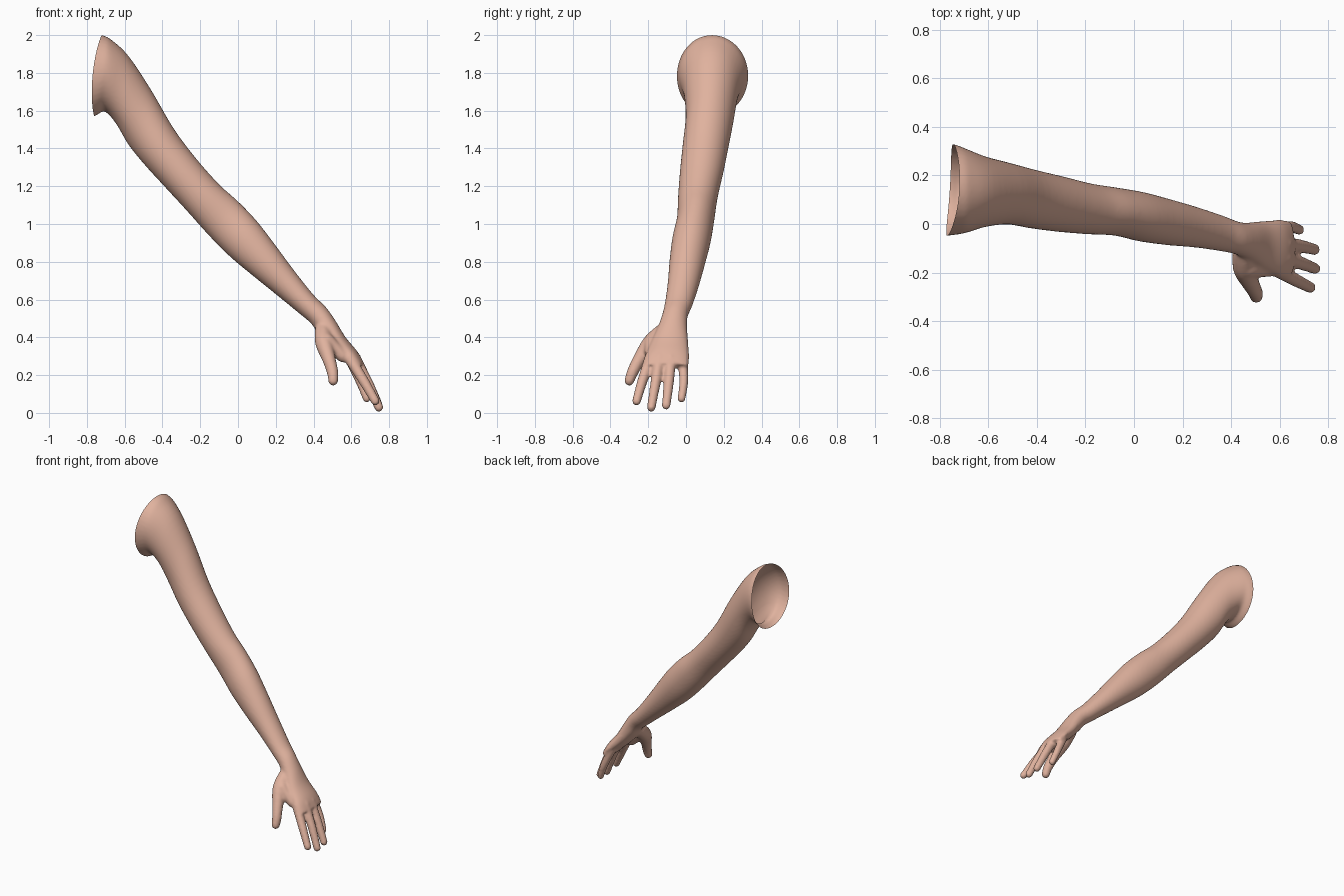
import bpy, bmesh, math
from mathutils import Vector, Matrix

if "Cube" in bpy.data.objects:
    bpy.data.objects.remove(bpy.data.objects["Cube"])

VOXEL = 0.008

# Cross-sections from shoulder to knuckles:
# upper edge (x, z), lower edge (x, z), front y, back y
SECTIONS = [
    (-0.82, 2.03, -0.86, 1.53, -0.055, 0.350),
    (-0.72, 2.00, -0.76, 1.57, -0.045, 0.328),
    (-0.67, 1.975, -0.705, 1.595, -0.035, 0.308),
    (-0.58, 1.89, -0.645, 1.53, -0.012, 0.278),
    (-0.46, 1.71, -0.58, 1.42, -0.002, 0.253),
    (-0.34, 1.505, -0.50, 1.32, -0.018, 0.225),
    (-0.22, 1.345, -0.40, 1.21, -0.032, 0.198),
    (-0.10, 1.21, -0.28, 1.08, -0.042, 0.168),
    (0.00, 1.12, -0.15, 0.935, -0.048, 0.150),
    (0.10, 1.015, -0.04, 0.825, -0.072, 0.132),
    (0.20, 0.885, 0.08, 0.725, -0.087, 0.103),
    (0.30, 0.75, 0.21, 0.62, -0.097, 0.070),
    (0.40, 0.625, 0.32, 0.53, -0.112, 0.035),
    (0.465, 0.56, 0.385, 0.475, -0.126, 0.010),
    (0.515, 0.49, 0.425, 0.42, -0.148, 0.006),
    (0.570, 0.40, 0.49, 0.345, -0.185, 0.012),
    (0.632, 0.325, 0.56, 0.28, -0.215, 0.017),
    (0.668, 0.262, 0.61, 0.232, -0.225, 0.014),
]

# Digits as paths of (x, y, z, radius)
DIGITS = [
    [(0.59, -0.19, 0.29, .030), (0.668, -0.232, 0.165, .027), (0.727, -0.262, 0.062, .023)],   # index
    [(0.62, -0.14, 0.29, .030), (0.692, -0.163, 0.150, .027), (0.746, -0.184, 0.029, .023)],   # middle
    [(0.62, -0.08, 0.29, .030), (0.690, -0.092, 0.155, .027), (0.744, -0.105, 0.040, .023)],   # ring
    [(0.59, -0.02, 0.29, .028), (0.645, -0.012, 0.170, .024), (0.682, -0.024, 0.076, .021)],   # little
    [(0.45, -0.12, 0.43, .045), (0.455, -0.185, 0.37, .046), (0.483, -0.248, 0.28, .035),
     (0.501, -0.283, 0.215, .030), (0.504, -0.300, 0.170, .026)],                              # thumb
    [(0.47, -0.18, 0.38, .042), (0.555, -0.185, 0.30, .033)],                                  # thumb web
]


def catmull(a, b, c, d, t):
    return [0.5 * (2*q + (r-p)*t + (2*p-5*q+4*r-s)*t*t + (3*q-p-3*r+s)*t**3)
            for p, q, r, s in zip(a, b, c, d)]


def spline(keys, steps):
    last = len(keys) - 1
    out = []
    for i in range(last):
        for k in range(steps):
            out.append(catmull(keys[max(i-1, 0)], keys[i], keys[i+1],
                               keys[min(i+2, last)], k / steps))
    return out + [list(keys[-1])]


def add_limb(bm, sides=40):
    """Loft closed oval sections along the arm and palm."""
    rings = []
    for ux, uz, lx, lz, y0, y1 in spline(SECTIONS, 5):
        up, low = Vector((ux, 0, uz)), Vector((lx, 0, lz))
        mid, half = (up + low) / 2, (up - low) / 2
        ring = []
        for s in range(sides):
            a = 2 * math.pi * s / sides
            p = mid + half * math.sin(a)
            p.y = (y0 + y1) / 2 + (y1 - y0) / 2 * math.cos(a)
            ring.append(bm.verts.new(p))
        rings.append(ring)
    for r0, r1 in zip(rings, rings[1:]):
        for s in range(sides):
            t = (s + 1) % sides
            bm.faces.new((r0[s], r0[t], r1[t], r1[s]))
    bm.faces.new(rings[0])
    bm.faces.new(rings[-1])
    bmesh.ops.recalc_face_normals(bm, faces=bm.faces)


def add_digit(bm, path):
    """Chain of overlapping balls, fused later by the remesh."""
    for x, y, z, r in spline(path, 10):
        bmesh.ops.create_icosphere(bm, subdivisions=2, radius=r + 0.0015,
                                   matrix=Matrix.Translation((x, y, z)))


def rim(co):
    """x of the curved shoulder opening at a given y, z."""
    u, v = (co.y - 0.14) / 0.19, (co.z - 1.79) / 0.21
    u, v = max(-1.2, min(1.2, u)), max(-1.2, min(1.2, v))
    return -0.757 + 0.0125 * u + 0.02 * v + 0.017 * v * v


# Solid arm and hand
bm = bmesh.new()
add_limb(bm)
for path in DIGITS:
    add_digit(bm, path)
mesh = bpy.data.meshes.new("arm")
bm.to_mesh(mesh)
bm.free()
arm = bpy.data.objects.new("arm", mesh)
bpy.context.collection.objects.link(arm)

# Fuse into one skin and soften the joins
rem = arm.modifiers.new("fuse", 'REMESH')
rem.mode = 'VOXEL'
rem.voxel_size = VOXEL
smo = arm.modifiers.new("soften", 'SMOOTH')
smo.factor = 0.5
smo.iterations = 8
deps = bpy.context.evaluated_depsgraph_get()
fused = bpy.data.meshes.new_from_object(arm.evaluated_get(deps))
arm.modifiers.clear()
arm.data = fused

# Cut the shoulder open along the curved rim
bm = bmesh.new()
bm.from_mesh(fused)
for v in bm.verts:
    v.co.x -= rim(v.co)
bmesh.ops.bisect_plane(bm, geom=bm.verts[:] + bm.edges[:] + bm.faces[:],
                       plane_co=(0, 0, 0), plane_no=(1, 0, 0), clear_inner=True)
for v in bm.verts:
    v.co.x += rim(v.co)
for f in bm.faces:
    f.smooth = True
bm.to_mesh(fused)
bm.free()

# Skin colour
skin = bpy.data.materials.new("skin")
skin.diffuse_color = (0.745, 0.445, 0.342, 1)
skin.use_nodes = True
skin.node_tree.nodes["Principled BSDF"].inputs["Base Color"].default_value = skin.diffuse_color
fused.materials.clear()
fused.materials.append(skin)
